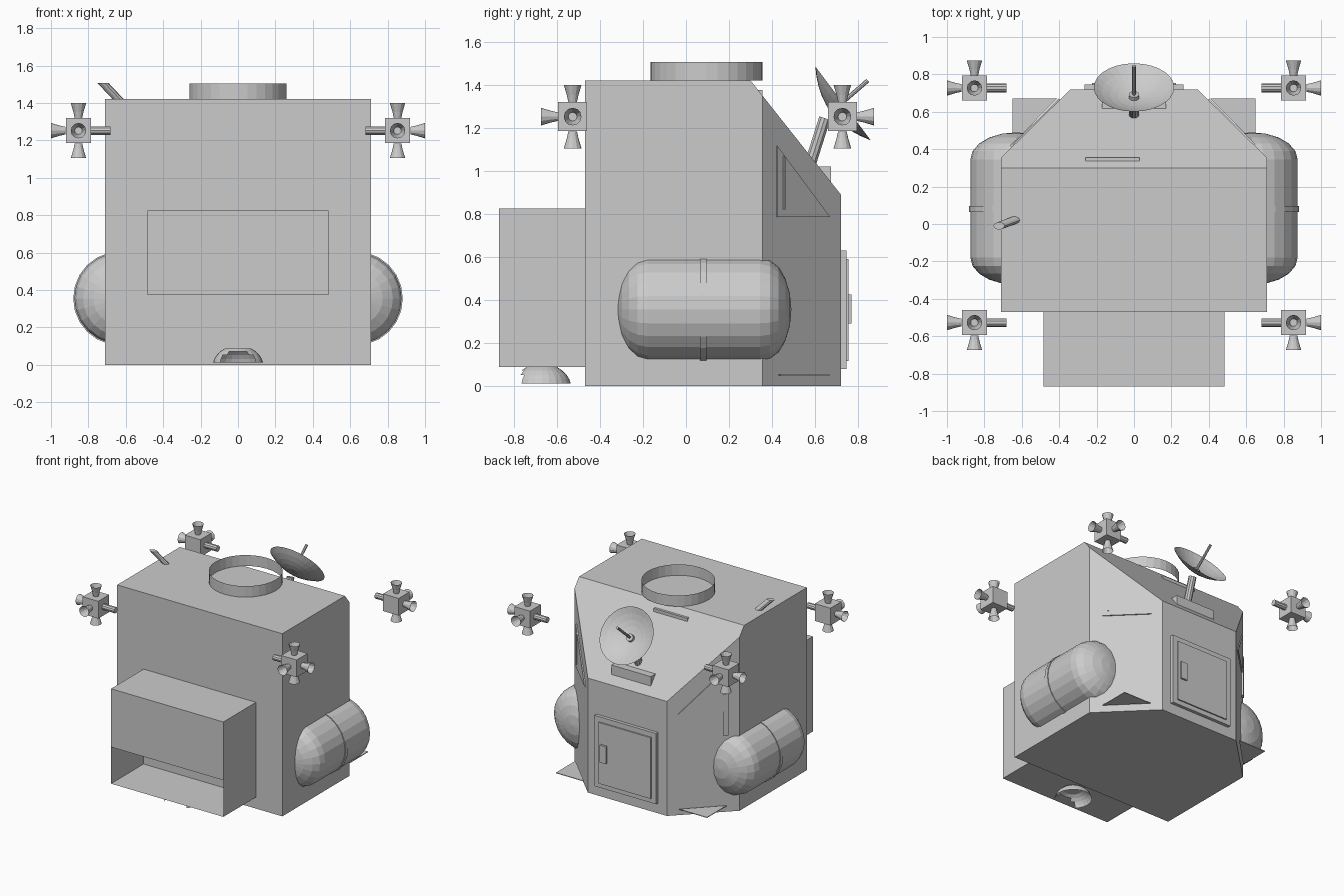
import bpy, bmesh, math
from mathutils import Vector, Matrix

if "Cube" in bpy.data.objects:
    bpy.data.objects.remove(bpy.data.objects["Cube"])

def finish(name, bm, normals=True):
    if normals:
        bmesh.ops.recalc_face_normals(bm, faces=bm.faces[:])
    me = bpy.data.meshes.new(name)
    bm.to_mesh(me)
    bm.free()
    ob = bpy.data.objects.new(name, me)
    bpy.context.collection.objects.link(ob)
    return ob

def box(name, lo, hi):
    bm = bmesh.new()
    bmesh.ops.create_cube(bm, size=1)
    lo, hi = Vector(lo), Vector(hi)
    for v in bm.verts:
        v.co = Vector((lo[i] + (v.co[i] + 0.5) * (hi[i] - lo[i]) for i in range(3)))
    return finish(name, bm)

def prism(name, pts, offset):
    """Extrude a planar polygon by a vector."""
    bm = bmesh.new()
    f = bm.faces.new([bm.verts.new(p) for p in pts])
    r = bmesh.ops.extrude_face_region(bm, geom=[f], use_keep_orig=True)
    vs = [g for g in r["geom"] if isinstance(g, bmesh.types.BMVert)]
    bmesh.ops.translate(bm, verts=vs, vec=offset)
    return finish(name, bm)

def lathe_bm(profile, segs, loc, axis, caps=(False, False)):
    """Revolve (radius, height) points about an axis through loc."""
    bm = bmesh.new()
    m = Matrix.Translation(loc) @ Vector(axis).to_track_quat('Z', 'Y').to_matrix().to_4x4()
    rings = []
    for r, h in profile:
        if r == 0:
            rings.append([bm.verts.new(m @ Vector((0, 0, h)))] * segs)
        else:
            rings.append([bm.verts.new(m @ Vector((r * math.cos(a), r * math.sin(a), h)))
                          for a in (2 * math.pi * i / segs for i in range(segs))])
    for a, b in zip(rings, rings[1:]):
        for i in range(segs):
            j = (i + 1) % segs
            bm.faces.new(list(dict.fromkeys((a[i], a[j], b[j], b[i]))))
    for ring, cap in zip((rings[0], rings[-1]), caps):
        if cap:
            bm.faces.new(ring)
    return bm

def lathe(name, *args, **kw):
    return finish(name, lathe_bm(*args, **kw))

def rod(name, a, b, r, segs=10):
    a, b = Vector(a), Vector(b)
    return lathe(name, [(r, 0), (r, (b - a).length)], segs, a, b - a, caps=(True, True))

# Cabin: chamfered plan, sloped rear-top cut
plan = [(-.71, -.47), (.71, -.47), (.71, .355), (.34, .72), (-.34, .72), (-.71, .355)]
bm = bmesh.new()
f = bm.faces.new([bm.verts.new((x, y, 0)) for x, y in plan])
r = bmesh.ops.extrude_face_region(bm, geom=[f], use_keep_orig=True)
bmesh.ops.translate(bm, verts=[g for g in r["geom"] if isinstance(g, bmesh.types.BMVert)], vec=(0, 0, 1.42))
cut = bmesh.ops.bisect_plane(bm, geom=bm.verts[:] + bm.edges[:] + bm.faces[:],
                             plane_co=(0, .30, 1.42), plane_no=(0, .53, .42), clear_outer=True)
bmesh.ops.edgeloop_fill(bm, edges=[g for g in cut["geom_cut"] if isinstance(g, bmesh.types.BMEdge)])
finish("cabin", bm)

# Equipment bay: box shell with an open slot low on its front
X, Y0, Y1, Z0, ZM, Z1 = .483, -.87, -.47, .088, .373, .826
bm = bmesh.new()
for q in ([(-X, Y0, ZM), (X, Y0, ZM), (X, Y0, Z1), (-X, Y0, Z1)],
          [(-X, Y0, Z1), (X, Y0, Z1), (X, Y1, Z1), (-X, Y1, Z1)],
          [(-X, Y1, Z0), (X, Y1, Z0), (X, Y0, Z0), (-X, Y0, Z0)],
          [(-X, Y0, Z0), (-X, Y0, ZM), (-X, Y0, Z1), (-X, Y1, Z1), (-X, Y1, Z0)],
          [(X, Y0, Z0), (X, Y1, Z0), (X, Y1, Z1), (X, Y0, Z1), (X, Y0, ZM)]):
    bm.faces.new([bm.verts.new(p) for p in q])
bmesh.ops.remove_doubles(bm, verts=bm.verts[:], dist=1e-4)
finish("equipment_bay", bm)

# Bell under the bay, ragged where its front is missing
bm = lathe_bm([(.07, .088), (.095, .072), (.115, .052), (.127, .032), (.134, .012)], 24, (0, -.67, 0), (0, 0, 1))
bmesh.ops.delete(bm, geom=[f for f in bm.faces if f.calc_center_median().y < -.755], context='FACES')
finish("engine_bell", bm)

# Docking ring (open tube)
lathe("docking_ring", [(.26, 1.42), (.26, 1.505)], 32, (0, .095, 0), (0, 0, 1))

# Parts mirrored left and right
for s, side in ((-1, "left"), (1, "right")):
    # Tank with flattened domes and a band
    n, R, D = 5, .245, .145
    dome = [(R * math.sin(i * math.pi / 2 / n), D * math.cos(i * math.pi / 2 / n)) for i in range(n + 1)]
    prof = [(r, -.18 - h) for r, h in dome] + [(r, .345 + h) for r, h in reversed(dome)]
    lathe("tank_" + side, prof, 24, (s * .63, 0, .355), (0, 1, 0))
    lathe("tank_band_" + side, [(R, .065), (.251, .065), (.251, .095), (R, .095)], 24,
          (s * .63, 0, .355), (0, 1, 0))

    # Triangular window and its inner bar on the chamfer
    def chamfer(y, z, out=0):
        return (s * (.71 - (y - .355) * .37 / .365 + out), y + out, z)
    off = Vector((s * .006, .006, 0))
    prism("window_" + side, [chamfer(.42, 1.115), chamfer(.42, .785), chamfer(.665, .785)], off)
    prism("window_bar_" + side, [chamfer(.445, 1.07), chamfer(.445, .82), chamfer(.453, .82),
                                 chamfer(.453, 1.06)], off * 1.6)

    # Foot plate at the chamfer base
    prism("foot_plate_" + side, [(s * .41, .67, .048), (s * .65, .67, .048), (s * .65, .43, .048)], (0, 0, .005))

    # Thruster clusters
    for t, end in ((-1, "front"), (1, "rear")):
        c = Vector((s * .853, .727 if t > 0 else -.527, 1.252))
        tag = "_%s_%s" % (end, side)
        h = Vector((.067,) * 3)
        box("thruster_block" + tag, c - h, c + h)
        rod("thruster_strut" + tag, c - Vector((s * .06, 0, 0)), c - Vector((s * .172, 0, 0)), .023)
        for k, d in enumerate(((0, 0, 1), (0, 0, -1), (s, 0, 0), (0, t, 0))):
            lathe("thruster_nozzle%s_%d" % (tag, k), [(0, .068), (.02, .068), (.027, .1), (.041, .147)],
                  12, c, d)

# Hatch on the rear face
box("hatch_frame", (-.265, .71, .08), (.265, .745, .63))
box("hatch_door", (-.225, .71, .115), (.225, .755, .59))
box("hatch_handle", (.15, .74, .29), (.205, .77, .425))

# Grab rails
box("slope_rail", (-.26, .335, 1.335), (.03, .355, 1.375))
prism("chamfer_rail", [(-.665, .42, .60), (-.635, .45, .60), (-.635, .45, .92), (-.665, .42, .92)], (.03, -.03, 0))

# Dish antenna with mount, mast and feed
box("dish_mount", (-.17, .60, .90), (.17, .675, 1.02))
rod("dish_mast", (0, .58, 1.04), (0, .645, 1.245), .028)
axis = Vector((0, .8, .6))
rim = Vector((0, .73, 1.314))
lathe("dish", [(.215 * i / 5, -.07 * (1 - (i / 5) ** 2)) for i in range(6)], 28, rim, axis)
apex = rim - axis * .07
rod("dish_feed", apex, (0, .845, 1.42), .01, 8)
rod("dish_feed_base", apex, apex + axis * .025, .028, 12)

# Slanted stub antenna with level ends
bm = lathe_bm([(1, 0), (1, .087)], 10, (0, 0, 0), (0, 0, 1), caps=(True, True))
for v in bm.verts:
    x, y, z = v.co
    t = z / .087
    v.co = (-.64 - .082 * t + .03 * x, .02 - .03 * t + .02 * y, 1.42 + z)
finish("stub_antenna", bm)
